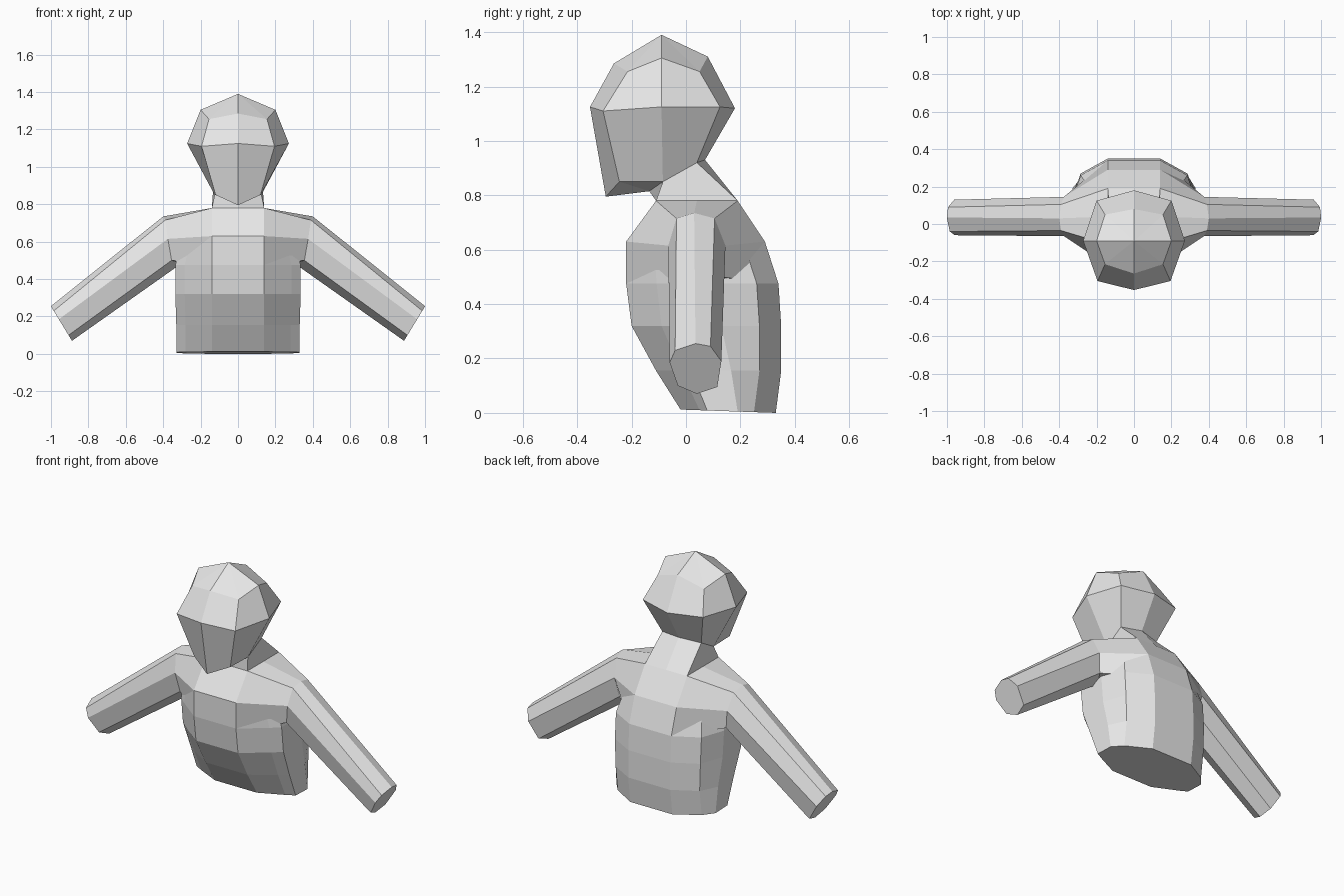
import bpy
import bmesh
from mathutils import Vector

default = bpy.data.objects.get("Cube")
if default:
    bpy.data.objects.remove(default, do_unlink=True)

# One plain grey for the whole figure
grey = bpy.data.materials.new("plain_grey")
grey.use_nodes = True
colour = (0.8, 0.8, 0.8, 1)
grey.diffuse_color = colour
grey.node_tree.nodes["Principled BSDF"].inputs["Base Color"].default_value = colour


def mirrored_ring(half):
    """Complete a ring from its +x half, listed from front to back."""
    other = [(-x, y, z) for x, y, z in reversed(half) if x > 0.001]
    return list(half) + other


def loft(name, rings, start=None, end=None, cap_start=False, cap_end=False):
    """Skin rings of equal length; start and end are optional fan centres."""
    bm = bmesh.new()
    rows = [[bm.verts.new(p) for p in ring] for ring in rings]
    count = len(rows[0])
    for a, b in zip(rows, rows[1:]):
        for i in range(count):
            j = (i + 1) % count
            bm.faces.new((a[i], a[j], b[j], b[i]))
    for centre, row in ((start, rows[0]), (end, rows[-1])):
        if centre:
            tip = bm.verts.new(centre)
            for i in range(count):
                bm.faces.new((row[i], row[(i + 1) % count], tip))
    if cap_start:
        bm.faces.new(rows[0])
    if cap_end:
        bm.faces.new(rows[-1])
    bmesh.ops.remove_doubles(bm, verts=bm.verts[:], dist=0.0005)
    bmesh.ops.recalc_face_normals(bm, faces=bm.faces[:])
    mesh = bpy.data.meshes.new(name)
    bm.to_mesh(mesh)
    bm.free()
    mesh.materials.append(grey)
    obj = bpy.data.objects.new(name, mesh)
    bpy.context.collection.objects.link(obj)
    return obj


# Torso: faceted barrel, leaning forward at the chest
def torso_ring(z, front, back, side, tilt=0.0):
    outline = ((0.14, front), (side - 0.05, front + (back - front) * 0.2),
               (side, front + (back - front) * 0.28),
               (side, front + (back - front) * 0.6),
               (side - 0.05, back - 0.08), (0.14, back))
    return mirrored_ring([(x, y, z + tilt * (back - y)) for x, y in outline])


torso_rings = [
    torso_ring(0, -0.02, 0.33, 0.33, 0.035),
    torso_ring(0.155, -0.11, 0.35, 0.33),
    torso_ring(0.32, -0.2, 0.35, 0.335),
    torso_ring(0.475, -0.22, 0.34, 0.335),
    torso_ring(0.63, -0.22, 0.29, 0.3),
    mirrored_ring([(0.14, y, 0.78) for y in (-0.11, -0.05, 0, 0.1, 0.15, 0.19)]),
]
loft("torso", torso_rings, cap_start=True, cap_end=True)

# Neck: slanted wedge between shoulders and skull base
skull_base = [(0.125, -0.085, 0.85), (0.13, 0.04, 0.92), (0, 0.07, 0.93)]
neck_front = (0, -0.135, 0.815)
loft("neck", [
    mirrored_ring([(0, -0.11, 0.78), (0.14, -0.11, 0.78),
                   (0.14, 0.19, 0.78), (0, 0.19, 0.78)]),
    mirrored_ring([neck_front] + skull_base),
])

# Head: eight-sided faceted form with a pointed chin
chin = [(0, -0.295, 0.795), (0.12, -0.245, 0.85)]
temple = [(0, -0.353, 1.125), (0.195, -0.305, 1.11), (0.272, -0.09, 1.125),
          (0.2, 0.125, 1.125), (0, 0.18, 1.12)]
crown = [(0, -0.265, 1.285), (0.155, -0.215, 1.255), (0.2, -0.09, 1.305),
         (0.155, 0.05, 1.255), (0, 0.08, 1.31)]
loft("head", [mirrored_ring(half) for half in (chin + skull_base, temple, crown)],
     start=neck_front, end=(0, -0.09, 1.39))

# Arms: rings run top, front, bottom, back
chest_joint = [(0.14, y, z) for y, z in (
    (0.04, 0.78), (-0.11, 0.78), (-0.22, 0.63), (-0.22, 0.475),
    (0.04, 0.47), (0.34, 0.475), (0.29, 0.63), (0.19, 0.78))]
shoulder = [(0.4, 0.03, 0.735), (0.39, -0.035, 0.715), (0.375, -0.065, 0.615),
            (0.355, -0.045, 0.5), (0.3, 0.04, 0.485), (0.355, 0.125, 0.5),
            (0.375, 0.145, 0.615), (0.39, 0.105, 0.715)]
wrist = [(0.845 + 0.61 * z, y, z) for y, z in (
    (0.035, 0.255), (-0.04, 0.23), (-0.06, 0.185), (-0.03, 0.1),
    (0.04, 0.07), (0.115, 0.095), (0.13, 0.19), (0.09, 0.245))]

for side, sign in (("left", 1), ("right", -1)):
    rings = [[Vector((sign * x, y, z)) for x, y, z in ring]
             for ring in (chest_joint, shoulder, wrist)]
    loft(side + "_arm", rings, cap_end=True)
